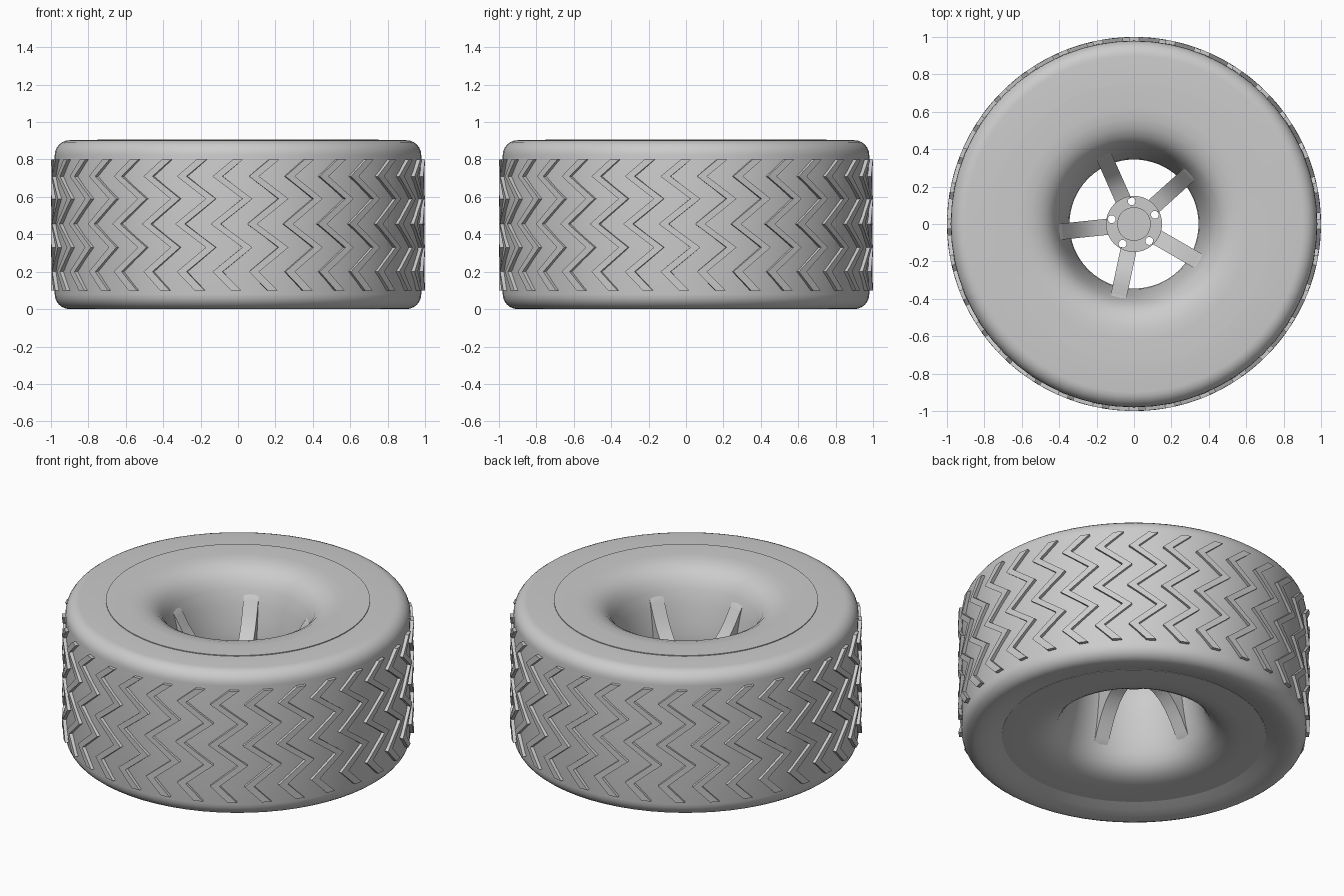
import bpy, bmesh, math
from math import cos, sin, pi, radians

cube = bpy.data.objects.get("Cube")
if cube:
    bpy.data.objects.remove(cube, do_unlink=True)

MID = 0.472  # mid height of the rim, spokes and hub

grey = bpy.data.materials.new("plain grey")
grey.use_nodes = True
grey.diffuse_color = (0.6, 0.6, 0.6, 1)
grey.node_tree.nodes["Principled BSDF"].inputs["Base Color"].default_value = (0.6, 0.6, 0.6, 1)


def finish(name, bm, smooth=None):
    bmesh.ops.recalc_face_normals(bm, faces=bm.faces)
    mesh = bpy.data.meshes.new(name)
    bm.to_mesh(mesh)
    bm.free()
    obj = bpy.data.objects.new(name, mesh)
    bpy.context.collection.objects.link(obj)
    mesh.materials.append(grey)
    if smooth:
        bpy.ops.object.select_all(action='DESELECT')
        obj.select_set(True)
        bpy.context.view_layer.objects.active = obj
        bpy.ops.object.shade_smooth_by_angle(angle=radians(smooth))
    return obj


def lathe(name, profile, sides=64, smooth=40):
    """Turn a closed (radius, z) outline around the z axis."""
    bm = bmesh.new()
    rings = []
    for i in range(sides):
        a = 2 * pi * i / sides
        rings.append([bm.verts.new((r * cos(a), r * sin(a), z)) for r, z in profile])
    n = len(profile)
    for i in range(sides):
        p, q = rings[i], rings[(i + 1) % sides]
        for j in range(n):
            k = (j + 1) % n
            bm.faces.new((p[j], q[j], q[k], p[k]))
    return finish(name, bm, smooth)


def mirrored(half):
    """Complete an upper half outline with its lower reflection."""
    return half + [(r, 2 * MID - z) for r, z in reversed(half) if abs(z - MID) > 1e-4]


# Tyre carcass: rounded shoulders, lower sidewall dished in towards the rim
arc = [radians(a) for a in range(0, 91, 15)]
upper = [(0.90 + 0.08 * sin(t), 0.823 + 0.08 * cos(t)) for t in arc]
lower = [(0.90 + 0.08 * cos(t), 0.08 - 0.08 * sin(t)) for t in arc]
dish = [(0.86, 0.004), (0.81, 0.018), (0.75, 0.038), (0.70, 0.055)]
lathe("tyre", [(0.70, 0.903)] + upper + lower + dish)

# Rim with flared opening, slightly proud of the tyre on top
flare = [(0.75, 0.908), (0.62, 0.908), (0.56, 0.904), (0.51, 0.89), (0.47, 0.868),
         (0.437, 0.835), (0.41, 0.785), (0.383, 0.70), (0.362, 0.60), (0.35, 0.53), (0.345, MID)]
lathe("rim", mirrored(flare))

# Zigzag tread bars: (arc offset, height)
zigzag = [(0.0, 0.80), (-0.11, 0.71), (0.05, 0.59), (-0.12, 0.455),
          (0.05, 0.33), (-0.11, 0.20), (-0.01, 0.10)]
bm = bmesh.new()
for i in range(32):
    base = -pi / 2 + 2 * pi * i / 32
    rows = []
    for x, z in zigzag:
        row = []
        for r, dx in ((0.965, -0.027), (1.0, -0.027), (1.0, 0.027), (0.965, 0.027)):
            a = base + x + dx
            row.append(bm.verts.new((r * cos(a), r * sin(a), z)))
        rows.append(row)
    for p, q in zip(rows, rows[1:]):
        for j in range(4):
            k = (j + 1) % 4
            bm.faces.new((p[j], p[k], q[k], q[j]))
    bm.faces.new(rows[0])
    bm.faces.new(rows[-1])
finish("tread_bars", bm)

# Five spokes that flare in height and run into the rim wall
top_edge = [(0.135, 0.502), (0.20, 0.522), (0.25, 0.55), (0.30, 0.60),
            (0.34, 0.655), (0.38, 0.725), (0.41, 0.772), (0.44, 0.79)]
outline = mirrored(top_edge)
for i in range(5):
    a = radians(42 + 72 * i)
    bm = bmesh.new()
    sides = []
    for w in (-0.043, 0.043):
        sides.append([bm.verts.new((r * cos(a) - w * sin(a), r * sin(a) + w * cos(a), z))
                      for r, z in outline])
    n = len(outline)
    for j in range(n):
        k = (j + 1) % n
        bm.faces.new((sides[0][j], sides[0][k], sides[1][k], sides[1][j]))
    for s in sides:  # side walls, as quads between upper and lower edge
        for j in range(n // 2 - 1):
            bm.faces.new((s[j], s[j + 1], s[n - 2 - j], s[n - 1 - j]))
    finish(f"spoke_{i + 1}", bm, 30)

# Hub plate with five bolt holes, filled from circles
curve = bpy.data.curves.new("hub_outline", 'CURVE')
curve.dimensions = '2D'
curve.fill_mode = 'BOTH'
curve.extrude = 0.045
holes = [(0.122 * cos(radians(24 + 72 * i)), 0.122 * sin(radians(24 + 72 * i)), 0.021, 20)
         for i in range(5)]
for cx, cy, r, n in [(0, 0, 0.15, 48)] + holes:
    spline = curve.splines.new('POLY')
    spline.points.add(n - 1)
    spline.use_cyclic_u = True
    for j, p in enumerate(spline.points):
        t = 2 * pi * j / n
        p.co = (cx + r * cos(t), cy + r * sin(t), 0, 1)
hub = bpy.data.objects.new("hub", curve)
hub.location.z = MID
bpy.context.collection.objects.link(hub)
curve.materials.append(grey)
bpy.ops.object.select_all(action='DESELECT')
hub.select_set(True)
bpy.context.view_layer.objects.active = hub
bpy.ops.object.convert(target='MESH')

# Centre cap through the hub
bm = bmesh.new()
bmesh.ops.create_cone(bm, cap_ends=True, segments=40, radius1=0.09, radius2=0.09, depth=0.12)
bmesh.ops.translate(bm, verts=bm.verts, vec=(0, 0, MID))
finish("centre_cap", bm, 40)
